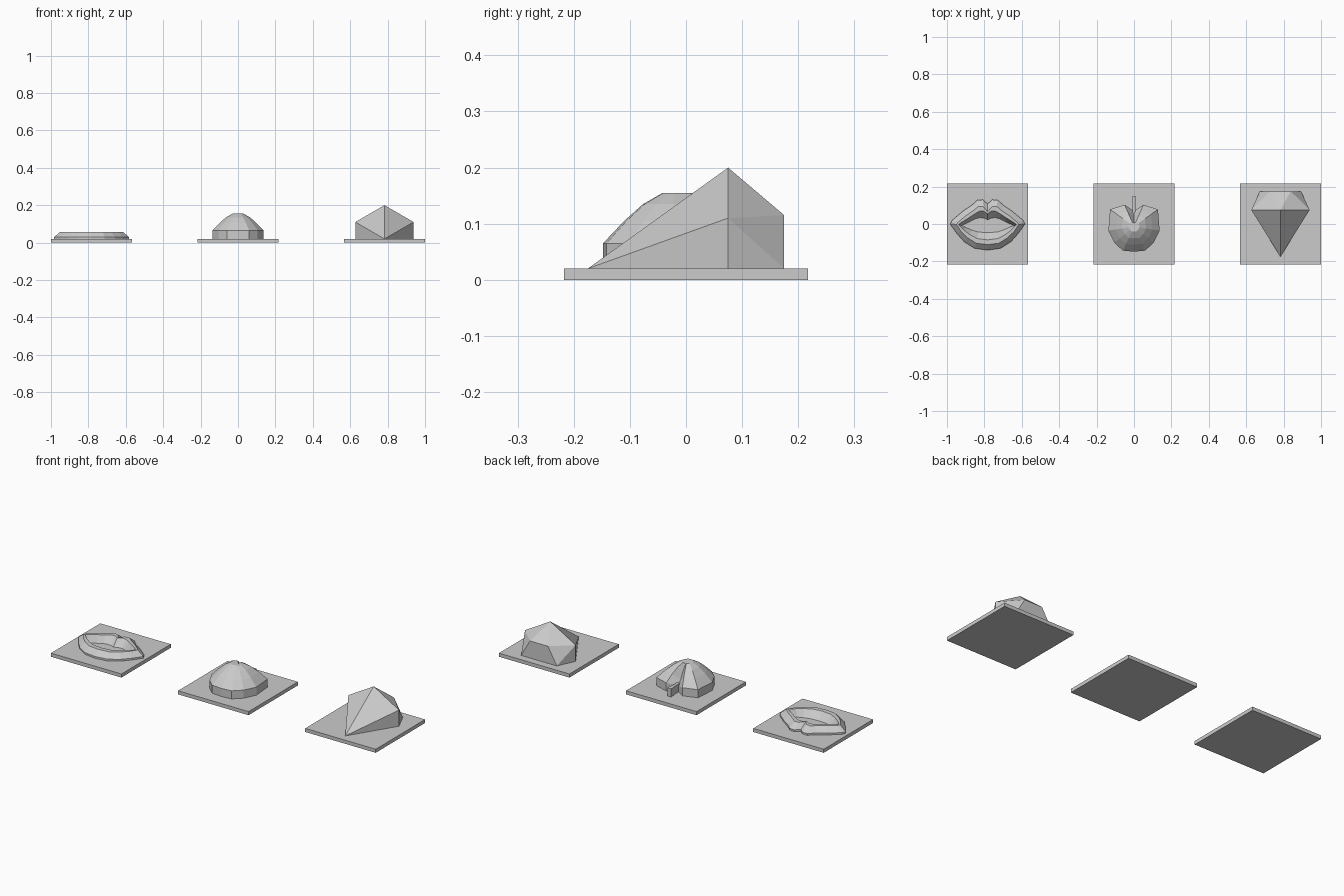
import bpy, bmesh
from math import sin, cos, radians
from mathutils import Vector

if "Cube" in bpy.data.objects:
    bpy.data.objects.remove(bpy.data.objects["Cube"])


def finish(bm, name):
    bmesh.ops.recalc_face_normals(bm, faces=bm.faces[:])
    me = bpy.data.meshes.new(name)
    bm.to_mesh(me)
    bm.free()
    ob = bpy.data.objects.new(name, me)
    bpy.context.collection.objects.link(ob)
    return ob


def box(name, lo, hi):
    bm = bmesh.new()
    bmesh.ops.create_cube(bm, size=1)
    lo, hi = Vector(lo), Vector(hi)
    for v in bm.verts:
        v.co = Vector((v.co[i] * (hi[i] - lo[i]) + (hi[i] + lo[i]) / 2 for i in range(3)))
    return finish(bm, name)


def mirror(half):
    # half outline runs from the top centre to the bottom centre
    return half + [(-p[0],) + tuple(p[1:]) for p in half[-2:0:-1]]


def loft(name, rings, cx, cap):
    bm = bmesh.new()
    loops = [[bm.verts.new((x + cx, y, z)) for x, y, z in r] for r in rings]
    n = len(loops[0])
    for a, b in zip(loops, loops[1:]):
        for i in range(n):
            j = (i + 1) % n
            bm.faces.new((a[i], a[j], b[j], b[i]))
    if cap:
        bm.faces.new(loops[-1])
    return finish(bm, name)


def at(z, half):
    return [(x, y, z) for x, y in mirror(half)]


T = 0.02  # tile thickness
X = 0.783  # spacing of the tiles
for name, cx in (("lips_tile", -X), ("apple_tile", 0), ("diamond_tile", X)):
    box(name, (cx - 0.217, -0.217, 0), (cx + 0.217, 0.217, T))

# lips: raised ridge around an open mouth
outer = [(0, .108), (.025, .13), (.055, .128), (.085, .10), (.13, .07), (.19, .02), (.2, 0),
         (.165, -.05), (.125, -.095), (.07, -.13), (0, -.14)]
crest = [(0, .065), (.022, .092), (.048, .095), (.075, .072), (.115, .045), (.155, .012), (.167, -.002),
         (.14, -.042), (.105, -.075), (.06, -.103), (0, -.11)]
inner = [(0, .055), (.022, .07), (.045, .068), (.07, .053), (.105, .03), (.145, .005), (.155, -.005),
         (.128, -.032), (.095, -.057), (.055, -.078), (0, -.085)]
mouth = [(0, .022), (.02, .032), (.042, .034), (.065, .028), (.095, .012), (.13, -.004), (.138, -.008),
         (.115, -.019), (.085, -.032), (.05, -.043), (0, -.046)]
loft("lips", [at(T, outer), at(.03, outer), at(.058, crest), at(.058, inner), at(T, mouth)], -X, False)

# apple: faceted half dome with a notch at the stem
rim = [(0, .07), (.05, .103), (.128, .078), (.137, -.035), (.105, -.10), (.06, -.142), (0, -.148)]


def shrink(s, z, notch):
    ring = [[x * s, (y + .013) * s - .013, z] for x, y in rim]
    ring[0][2] -= notch
    return mirror([tuple(p) for p in ring])


loft("apple", [at(T, rim), shrink(1, .065, .015), shrink(.72, .105, .03),
               shrink(.47, .135, .02), shrink(.21, .155, .01)], 0, True)
box("apple_stem", (-.008, .03, T), (.008, .12, .065))
box("apple_stem_tip", (-.011, .12, T), (.011, .148, .065))

# diamond: hexagonal gem lying on its side, cut in half by the tile
bm = bmesh.new()


def hexagon(r, y, a0):
    return [bm.verts.new((X + r * cos(radians(a0 + 60 * i)), y, T + r * sin(radians(a0 + 60 * i))))
            for i in range(6)]


girdle = hexagon(.18, .075, 30)
table = hexagon(.11, .175, 0)
tip = bm.verts.new((X, -.175, T))
for i in range(6):
    j = (i + 1) % 6
    bm.faces.new((girdle[i], girdle[j], tip))
    bm.faces.new((girdle[i], girdle[j], table[j]))
    bm.faces.new((table[i], table[j], girdle[i]))
bm.faces.new(table)
bmesh.ops.bisect_plane(bm, geom=bm.verts[:] + bm.edges[:] + bm.faces[:], dist=1e-5,
                       plane_co=(0, 0, T), plane_no=(0, 0, 1), clear_inner=True)
finish(bm, "diamond")
